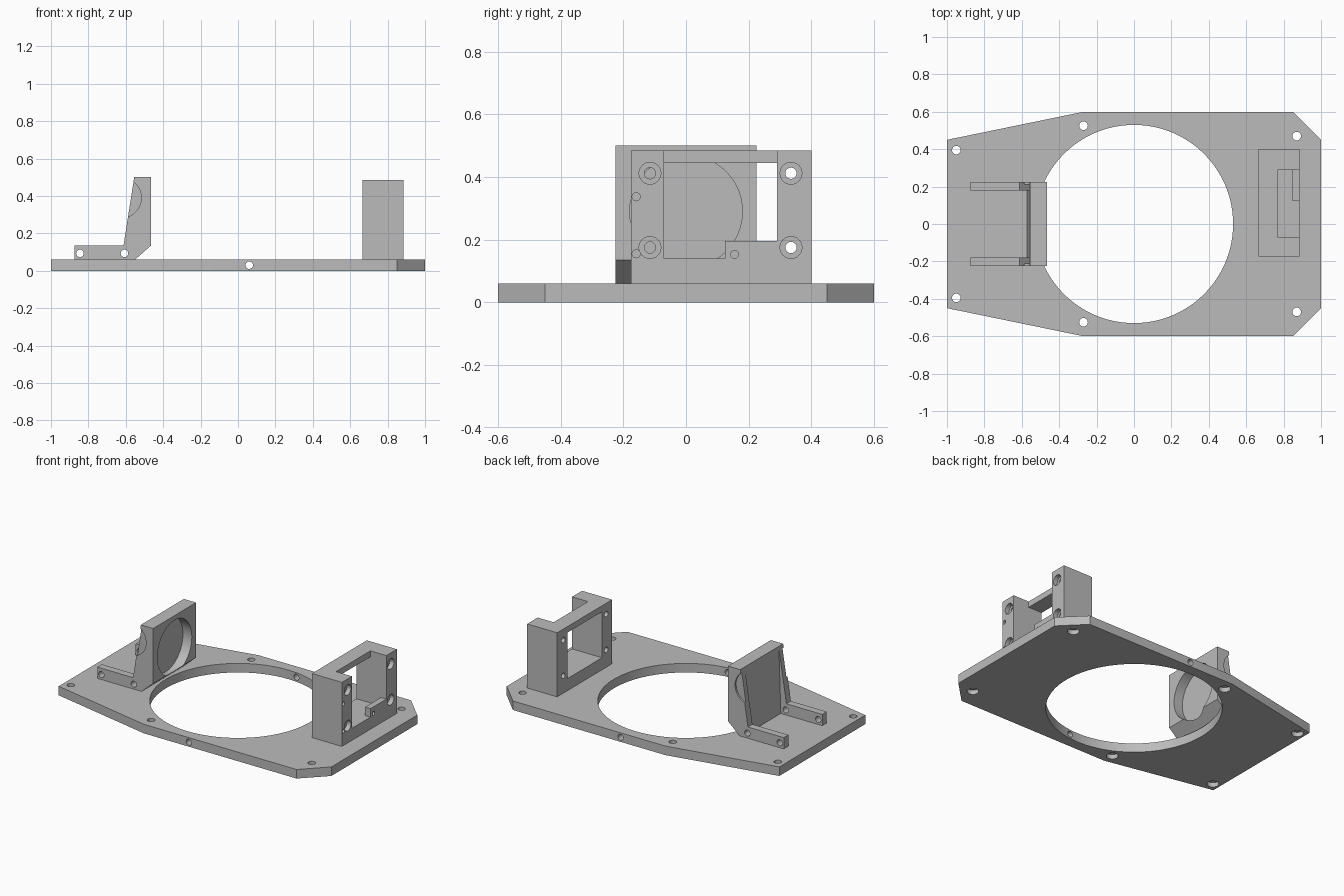
import bpy, bmesh, math

cube = bpy.data.objects.get("Cube")
if cube:
    bpy.data.objects.remove(cube, do_unlink=True)

grey = bpy.data.materials.new("plain_grey")
grey.use_nodes = True
grey.diffuse_color = (0.5, 0.5, 0.5, 1)
grey.node_tree.nodes["Principled BSDF"].inputs["Base Color"].default_value = (0.5, 0.5, 0.5, 1)


def prism(name, points, axis, lo, hi):
    """Extrude a 2D outline along an axis; the outline uses the other two axes in order."""
    place = {"x": lambda a, b, t: (t, a, b),
             "y": lambda a, b, t: (a, t, b),
             "z": lambda a, b, t: (a, b, t)}[axis]
    bm = bmesh.new()
    low = [bm.verts.new(place(a, b, lo)) for a, b in points]
    high = [bm.verts.new(place(a, b, hi)) for a, b in points]
    bm.faces.new(low)
    bm.faces.new(high)
    n = len(points)
    for i in range(n):
        j = (i + 1) % n
        bm.faces.new((low[i], low[j], high[j], high[i]))
    bmesh.ops.recalc_face_normals(bm, faces=bm.faces)
    mesh = bpy.data.meshes.new(name)
    bm.to_mesh(mesh)
    bm.free()
    mesh.materials.append(grey)
    obj = bpy.data.objects.new(name, mesh)
    bpy.context.collection.objects.link(obj)
    return obj


def rect(a0, a1, b0, b1):
    return [(a0, b0), (a1, b0), (a1, b1), (a0, b1)]


def hole(a, b, r, axis, lo, hi, n=24):
    ring = [(a + r * math.cos(math.tau * i / n), b + r * math.sin(math.tau * i / n))
            for i in range(n)]
    return prism("hole_cutter", ring, axis, lo, hi)


def carve(obj, cutters):
    """Subtract every cutter, then shade curved walls smooth."""
    bpy.ops.object.select_all(action="DESELECT")
    bpy.context.view_layer.objects.active = obj
    obj.select_set(True)
    for cutter in cutters:
        cutter.hide_render = True
        mod = obj.modifiers.new("cut", "BOOLEAN")
        mod.operation = "DIFFERENCE"
        mod.solver = "EXACT"
        mod.object = cutter
        bpy.ops.object.modifier_apply(modifier=mod.name)
        bpy.data.objects.remove(cutter, do_unlink=True)
    bpy.ops.object.shade_smooth_by_angle(angle=math.radians(30))


# Base plate with a large opening, screw holes and a cross-drilled hole
half = [(-1, 0.45), (-0.27, 0.6), (0.85, 0.6), (1, 0.45)]
outline = half + [(x, -y) for x, y in reversed(half)]
plate = prism("base_plate", outline, "z", 0, 0.06)
cuts = [hole(0, 0, 0.53, "z", -0.1, 0.2, 96)]
for side in (-1, 1):
    for x, y in ((-0.95, 0.395), (-0.27, 0.525), (0.87, 0.47)):
        cuts.append(hole(x, side * y, 0.023, "z", -0.1, 0.2))
        cuts.append(hole(x, side * y, 0.036, "z", -0.1, 0.03))
cuts.append(hole(0.06, 0.03, 0.02, "y", -0.7, 0.7))
carve(plate, cuts)

# Round-pocket holder with tapered ribs and two foot rails
side_profile = [(-0.875, 0.06), (-0.55, 0.06), (-0.465, 0.135), (-0.465, 0.5),
                (-0.555, 0.5), (-0.612, 0.135), (-0.875, 0.135)]
holder = prism("round_pocket_holder", side_profile, "y", -0.225, 0.225)
gap = [(-0.95, 0.0), (-0.573, 0.0), (-0.556, 0.52), (-0.95, 0.52)]
cuts = [prism("gap_cutter", gap, "y", -0.178, 0.178),
        hole(0, 0.29, 0.18, "x", -0.53, -0.4, 64)]
for x in (-0.845, -0.607):
    cuts.append(hole(x, 0.093, 0.02, "y", -0.3, 0.3))
for lo, hi in ((-0.3, -0.213), (0.213, 0.3)):
    cuts.append(hole(-0.625, 0.39, 0.108, "y", lo, hi, 48))
carve(holder, cuts)

# Square mounting frame with an open-topped pocket and a through window
frame = prism("square_mount_frame", rect(-0.175, 0.4, 0.06, 0.485), "x", 0.665, 0.885)
cuts = [prism("pocket_cutter", rect(-0.07, 0.29, 0.14, 0.6), "x", 0.768, 1.0),
        prism("window_cutter", rect(-0.07, 0.29, 0.14, 0.445), "x", 0.5, 0.8)]
for y in (-0.115, 0.335):
    for z in (0.175, 0.412):
        cuts.append(hole(y, z, 0.018, "x", 0.5, 1.0))
        cuts.append(hole(y, z, 0.035, "x", 0.855, 1.0))
for z in (0.155, 0.337):
    cuts.append(hole(-0.159, z, 0.013, "x", 0.82, 1.0, 16))
carve(frame, cuts)

# Small stop tab in the lower corner of the pocket
tab = prism("stop_tab", rect(0.125, 0.29, 0.14, 0.196), "x", 0.845, 0.885)
carve(tab, [hole(0.155, 0.153, 0.0125, "x", 0.86, 1.0, 16)])
